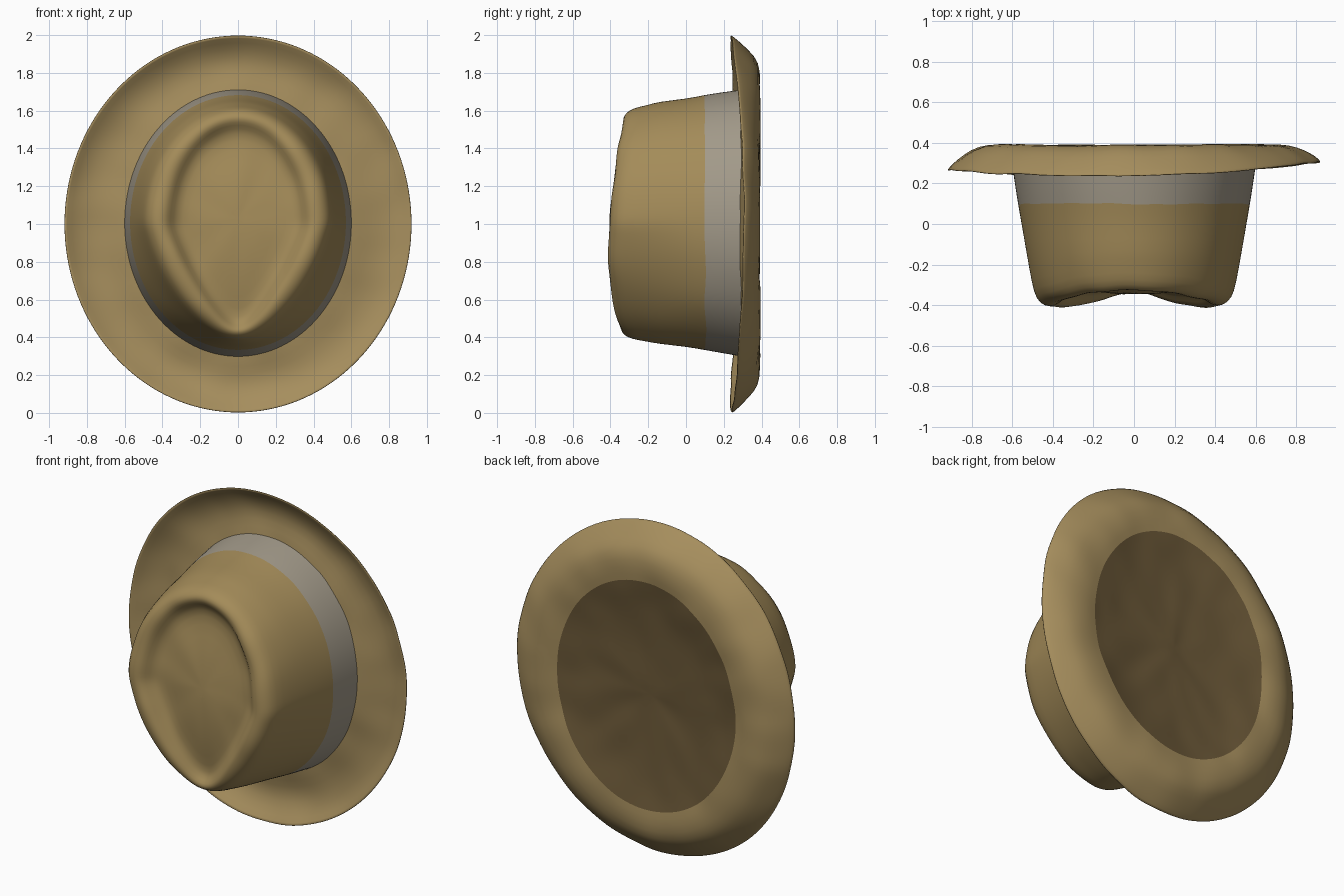
import bpy, bmesh
from math import sin, cos, pi
from mathutils import Vector, noise

N = 72


def ridge(z):
    # height of the crown's front ridge, bulging toward the lower end
    return -0.41 + (0.14 if z > 0.8 else 0.5) * (z - 0.8) ** 2


def ring(a, top, bottom, y, taper=0.0, follow=False, curl=0.0):
    # egg-shaped loop around the y axis; taper narrows the lower half,
    # curl bends the upper and lower ends forward with a slight side tilt
    c = (top + bottom) / 2
    pts = []
    for i in range(N):
        t = 2 * pi * i / N
        x = a * cos(t) * (1 - taper * max(0, -sin(t)))
        z = c + (top - bottom) / 2 * sin(t)
        yy = (ridge(z) if follow else 0) + y - curl * (sin(t) ** 2 - 0.4 * cos(t))
        pts.append(Vector((x, yy, z)))
    return pts


def loft(name, rings, color, cap=False, wobble=0.006):
    bm = bmesh.new()
    loops = []
    for r in rings:
        loops.append([bm.verts.new(p + Vector((0, 1, 0)) * wobble * noise.noise(p * 6)) for p in r])
    for p, q in zip(loops, loops[1:]):
        for i in range(N):
            j = (i + 1) % N
            bm.faces.new((p[i], p[j], q[j], q[i]))
    if cap:
        mid = bm.verts.new(sum((v.co for v in loops[-1]), Vector()) / N)
        for i in range(N):
            bm.faces.new((loops[-1][i], loops[-1][(i + 1) % N], mid))
    bmesh.ops.recalc_face_normals(bm, faces=bm.faces)
    me = bpy.data.meshes.new(name)
    bm.to_mesh(me)
    bm.free()
    ob = bpy.data.objects.new(name, me)
    bpy.context.collection.objects.link(ob)
    for f in me.polygons:
        f.use_smooth = True
    mat = bpy.data.materials.new(name + "_colour")
    mat.diffuse_color = (*color, 1)
    me.materials.append(mat)
    sub = ob.modifiers.new("smooth", 'SUBSURF')
    sub.levels = sub.render_levels = 1
    return ob


# crown: tapering wall, rolled edge, teardrop dent with a domed floor
loft("crown", [
    ring(0.572, 1.683, 0.333, 0.10),
    ring(0.555, 1.663, 0.350, 0.00, 0.05),
    ring(0.530, 1.648, 0.365, -0.15, 0.16),
    ring(0.505, 1.630, 0.378, 0.11, 0.25, True),
    ring(0.485, 1.615, 0.390, 0.035, 0.28, True),
    ring(0.440, 1.585, 0.412, 0.000, 0.33, True),
    ring(0.390, 1.555, 0.437, 0.000, 0.42, True),
    ring(0.360, 1.525, 0.460, 0.025, 0.46, True),
    ring(0.325, 1.485, 0.500, 0.070, 0.46, True),
    ring(0.260, 1.400, 0.600, 0.078, 0.42, True),
    ring(0.160, 1.260, 0.780, 0.066, 0.30, True),
    ring(0.060, 1.110, 0.950, 0.060, 0.10, True),
], (0.37, 0.26, 0.10), cap=True, wobble=0.010)

# hat band around the crown base
loft("hat_band", [
    ring(0.572, 1.683, 0.333, 0.10),
    ring(0.585, 1.697, 0.318, 0.18),
    ring(0.602, 1.712, 0.297, 0.30),
], (0.36, 0.32, 0.25), wobble=0.010)

# brim: front dish, forward-curled rim, rounded back
loft("brim", [
    ring(0.59, 1.70, 0.31, 0.290),
    ring(0.64, 1.75, 0.25, 0.300),
    ring(0.74, 1.84, 0.16, 0.322),
    ring(0.85, 1.93, 0.07, 0.318, curl=0.03),
    ring(0.915, 1.993, 0.007, 0.282, curl=0.045),
    ring(0.926, 2.005, -0.005, 0.282, curl=0.047),
    ring(0.900, 1.980, 0.020, 0.312, curl=0.045),
    ring(0.840, 1.920, 0.080, 0.355, curl=0.025),
    ring(0.770, 1.860, 0.140, 0.387, curl=0.005),
    ring(0.670, 1.760, 0.240, 0.394),
    ring(0.600, 1.690, 0.310, 0.386),
], (0.38, 0.27, 0.11), wobble=0.012)

# very shallow inside hollow seen from the back
loft("inner_hollow", [
    ring(0.600, 1.690, 0.310, 0.386),
    ring(0.550, 1.630, 0.370, 0.377),
    ring(0.480, 1.550, 0.450, 0.365),
    ring(0.400, 1.450, 0.550, 0.355),
    ring(0.280, 1.300, 0.700, 0.348),
    ring(0.160, 1.170, 0.830, 0.345),
    ring(0.060, 1.065, 0.935, 0.345),
], (0.15, 0.10, 0.04), cap=True, wobble=0.012)
